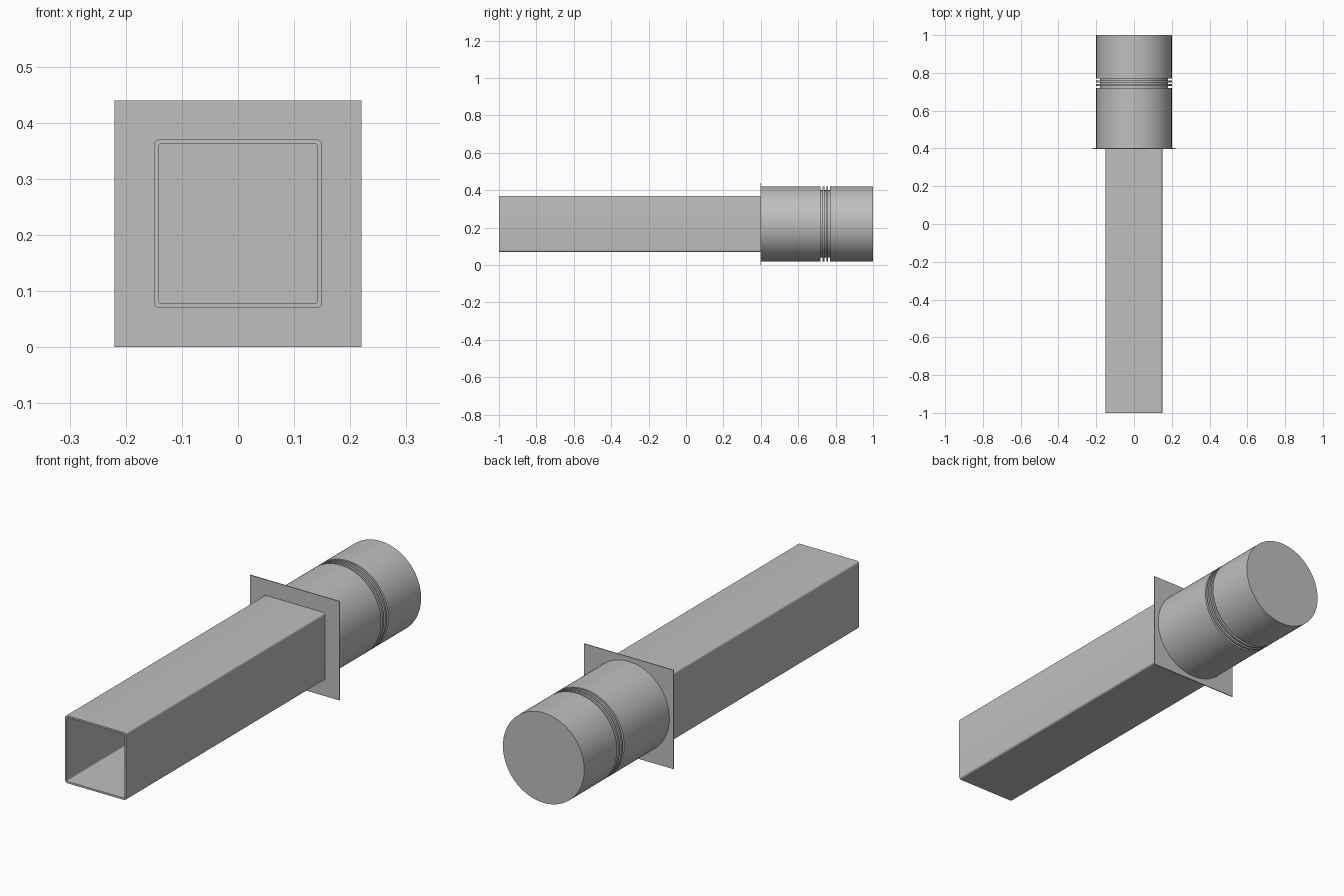
import bpy, bmesh, math

if "Cube" in bpy.data.objects:
    bpy.data.objects.remove(bpy.data.objects["Cube"])

CZ = 0.22            # height of the common axis
PLATE_Y = 0.4        # where tube, plate and cylinder meet

grey = bpy.data.materials.new("plain grey")
grey.diffuse_color = (0.52, 0.52, 0.52, 1)
grey.use_nodes = True
grey.node_tree.nodes["Principled BSDF"].inputs["Base Color"].default_value = grey.diffuse_color


def finish(name, bm):
    """Turn a bmesh into a named, coloured, sharply smoothed object."""
    bmesh.ops.recalc_face_normals(bm, faces=bm.faces[:])
    mesh = bpy.data.meshes.new(name)
    bm.to_mesh(mesh)
    bm.free()
    mesh.materials.append(grey)
    obj = bpy.data.objects.new(name, mesh)
    bpy.context.collection.objects.link(obj)
    bpy.ops.object.select_all(action='DESELECT')
    obj.select_set(True)
    bpy.context.view_layer.objects.active = obj
    bpy.ops.object.shade_smooth_by_angle(angle=math.radians(30))
    return obj


def bridge(bm, a, b):
    n = len(a)
    for i in range(n):
        j = (i + 1) % n
        bm.faces.new((a[i], a[j], b[j], b[i]))


def rounded_square(half, radius, steps=6):
    """Outline of a square with rounded corners, as (x, z) points."""
    pts = []
    for k, (sx, sz) in enumerate(((1, 1), (-1, 1), (-1, -1), (1, -1))):
        for s in range(steps + 1):
            a = math.pi / 2 * (k + s / steps)
            pts.append((sx * (half - radius) + radius * math.cos(a),
                        sz * (half - radius) + radius * math.sin(a)))
    return pts


def circle(radius, sides=96):
    return [(radius * math.cos(math.tau * i / sides),
             radius * math.sin(math.tau * i / sides)) for i in range(sides)]


def ring(bm, outline, y):
    return [bm.verts.new((x, y, CZ + z)) for x, z in outline]


# Hollow square tube, open at the front
bm = bmesh.new()
outer = rounded_square(0.15, 0.01)
inner = rounded_square(0.142, 0.005)
rings = [ring(bm, outer, -1), ring(bm, outer, PLATE_Y),
         ring(bm, inner, PLATE_Y), ring(bm, inner, -1)]
for i in range(4):
    bridge(bm, rings[i], rings[(i + 1) % 4])
finish("square_tube", bm)

# Thin square flange plate
bm = bmesh.new()
bmesh.ops.create_cube(bm, size=1)
for v in bm.verts:
    v.co = (v.co.x * 0.44, PLATE_Y + v.co.y * 0.004, CZ + v.co.z * 0.44)
finish("flange_plate", bm)

# Round cylinder with three narrow grooves
R, GROOVE_R, STEP = 0.2, 0.18, 0.01
profile = [(PLATE_Y, R)]
for g in range(3):
    y = 0.72 + 2 * STEP * g
    profile += [(y, R), (y, GROOVE_R), (y + STEP, GROOVE_R), (y + STEP, R)]
profile.append((1.0, R))
bm = bmesh.new()
rings = [ring(bm, circle(r), y) for y, r in profile]
for a, b in zip(rings, rings[1:]):
    bridge(bm, a, b)
bm.faces.new(rings[0])
bm.faces.new(rings[-1])
finish("grooved_cylinder", bm)
